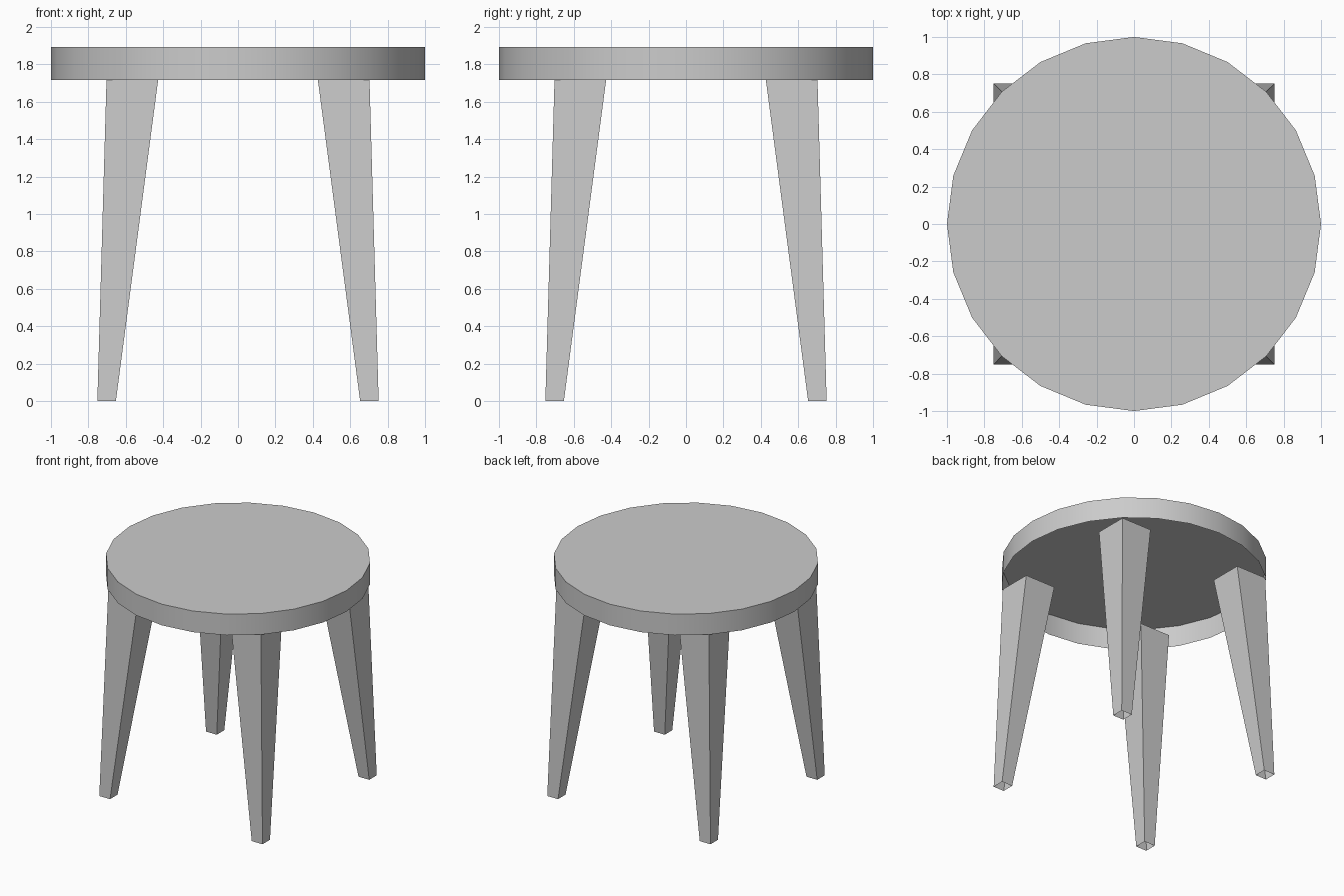
import bpy, bmesh

if "Cube" in bpy.data.objects:
    bpy.data.objects.remove(bpy.data.objects["Cube"])

SEAT_BOTTOM, SEAT_TOP = 1.717, 1.893

# Round seat: 24-sided shell, hollow and open underneath
bpy.ops.mesh.primitive_cylinder_add(
    vertices=24, radius=1.0, depth=SEAT_TOP - SEAT_BOTTOM,
    location=(0, 0, (SEAT_TOP + SEAT_BOTTOM) / 2))
seat = bpy.context.object
seat.name = "seat"
bm = bmesh.new()
bm.from_mesh(seat.data)
underside = [f for f in bm.faces if f.normal.z < -0.9]
bmesh.ops.delete(bm, geom=underside, context='FACES_ONLY')
bm.to_mesh(seat.data)
bm.free()
bpy.ops.object.shade_smooth_by_angle()


def square_ring(bm, inner, outer, z, sx, sy):
    corners = [(inner, inner), (outer, inner), (outer, outer), (inner, outer)]
    return [bm.verts.new((sx * x, sy * y, z)) for x, y in corners]


def make_leg(name, sx, sy):
    # Tapered, splayed square tube, open at the foot
    bm = bmesh.new()
    foot = square_ring(bm, 0.653, 0.752, 0.0, sx, sy)
    top = square_ring(bm, 0.427, 0.703, SEAT_BOTTOM, sx, sy)
    for i in range(4):
        j = (i + 1) % 4
        face = bm.faces.new((foot[i], foot[j], top[j], top[i]))
        if sx * sy < 0:
            face.normal_flip()
    mesh = bpy.data.meshes.new(name)
    bm.to_mesh(mesh)
    bm.free()
    leg = bpy.data.objects.new(name, mesh)
    bpy.context.collection.objects.link(leg)


# Four mirrored legs
for side_y, sy in (("front", -1), ("back", 1)):
    for side_x, sx in (("left", -1), ("right", 1)):
        make_leg(f"{side_y}_{side_x}_leg", sx, sy)
